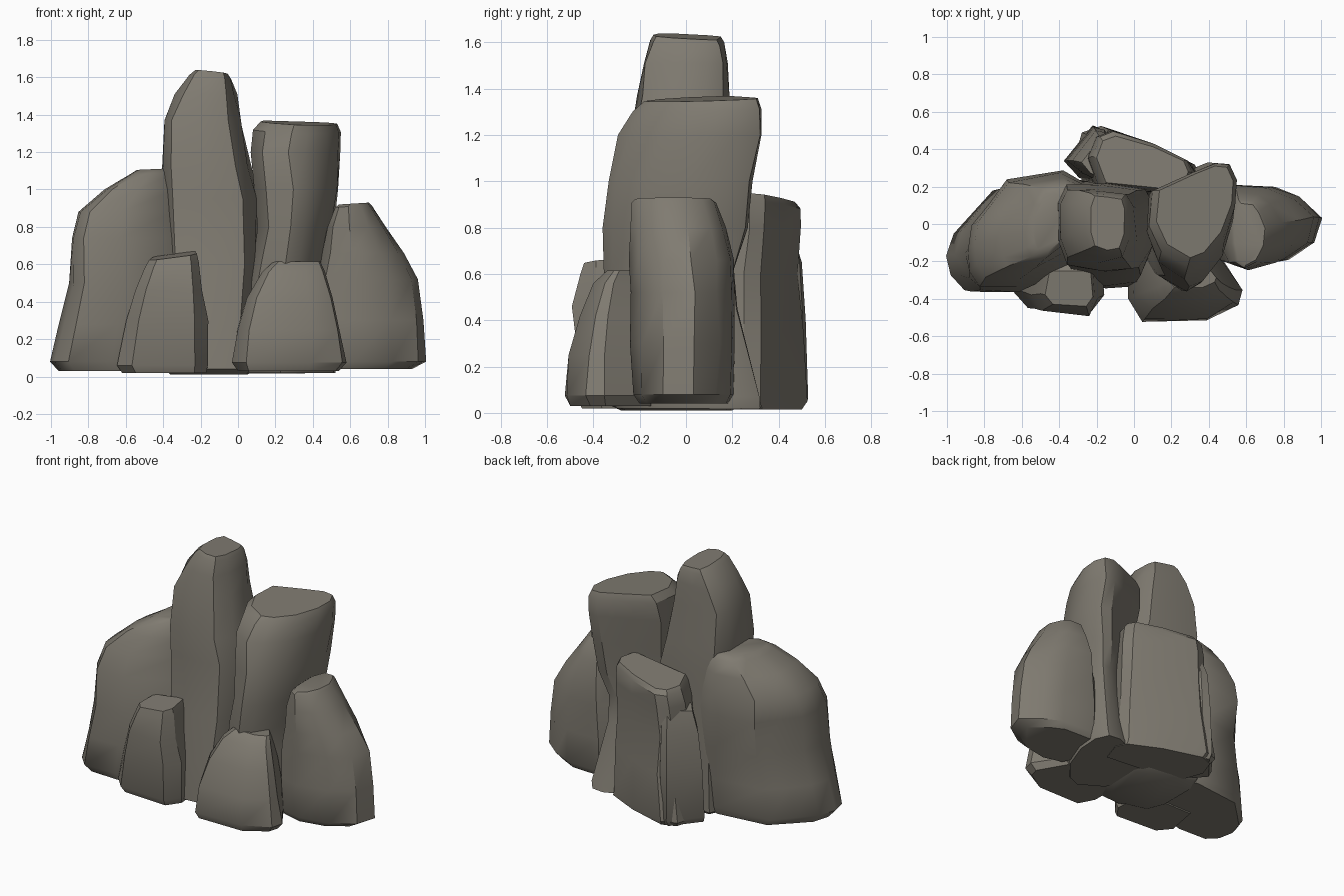
import bpy, bmesh, math, random

random.seed(4)
stone = bpy.data.materials.new("warm grey stone")
stone.diffuse_color = (0.215, 0.198, 0.165, 1)


# Loft a boulder: a plan outline fitted to the box (x0, x1, y0, y1) at each height.
# tilt = (slope in x, slope in y) of the top rings.
def rock(name, plan, levels, tilt=(0, 0), angle=38):
    xs, ys = [p[0] for p in plan], [p[1] for p in plan]
    unit = [((x - min(xs)) / (max(xs) - min(xs)), (y - min(ys)) / (max(ys) - min(ys)))
            for x, y in plan]
    bm = bmesh.new()
    rings = []
    for i, (z, x0, x1, y0, y1) in enumerate(levels):
        top = i >= len(levels) - 2
        j = 0.008 if 0 < i < len(levels) - 2 else 0
        ring = []
        for u, v in unit:
            zz = z
            if top:
                zz += tilt[0] * (u - 0.5) + tilt[1] * (v - 0.5)
            ring.append(bm.verts.new((x0 + u * (x1 - x0) + random.uniform(-j, j),
                                      y0 + v * (y1 - y0) + random.uniform(-j, j), zz)))
        rings.append(ring)
    n = len(plan)
    for a, b in zip(rings, rings[1:]):
        for k in range(n):
            bm.faces.new((a[k], a[(k + 1) % n], b[(k + 1) % n], b[k]))
    bm.faces.new(rings[0][::-1])
    bm.faces.new(rings[-1])
    bmesh.ops.recalc_face_normals(bm, faces=bm.faces[:])
    me = bpy.data.meshes.new(name)
    bm.to_mesh(me)
    bm.free()
    me.materials.append(stone)
    ob = bpy.data.objects.new(name, me)
    bpy.context.collection.objects.link(ob)
    bpy.ops.object.select_all(action='DESELECT')
    ob.select_set(True)
    bpy.context.view_layer.objects.active = ob
    bpy.ops.object.shade_smooth_by_angle(angle=math.radians(angle))


# Tall middle spire
rock("middle_spire",
     [(-.36, -.22), (-.2, -.26), (-.05, -.24), (.01, -.12), (.02, .1), (-.02, .19),
      (-.2, .21), (-.36, .22), (-.41, .12), (-.41, -.1)],
     [(0.01, -.36, .05, -.28, .2), (.04, -.4, .1, -.35, .24), (.3, -.4, .1, -.33, .24),
      (.6, -.39, .11, -.29, .23), (.95, -.4, .11, -.26, .22), (1.12, -.41, .07, -.25, .21),
      (1.37, -.4, .02, -.21, .19), (1.51, -.335, -.01, -.185, .18),
      (1.6, -.26, -.035, -.155, .165), (1.625, -.23, -.05, -.14, .15)], (-.02, -.015))

# Flat-topped right spire, set diagonally
rock("right_spire",
     [(.05, -.08), (.12, -.25), (.27, -.35), (.36, -.31), (.47, -.16), (.54, .05),
      (.55, .22), (.51, .32), (.43, .33), (.3, .27), (.07, .15)],
     [(.02, .0, .52, -.3, .33), (.07, -.02, .53, -.33, .32), (.45, .04, .47, -.34, .22),
      (.62, .08, .47, -.35, .21), (.8, .1, .51, -.36, .26), (1.0, .09, .54, -.34, .28),
      (1.2, .06, .55, -.29, .325), (1.31, .08, .55, -.23, .325), (1.355, .12, .53, -.18, .31)],
     (-.02, .02), 32)

# Broad left boulder
rock("left_boulder",
     [(-.98, -.28), (-.92, -.36), (-.72, -.37), (-.42, -.22), (-.3, 0), (-.3, .2),
      (-.46, .28), (-.78, .23), (-.88, .1), (-.97, -.02), (-1, -.15)],
     [(.03, -.96, -.2, -.33, .2), (.08, -1, -.2, -.36, .22), (.28, -.955, -.2, -.365, .24),
      (.5, -.9, -.2, -.37, .26), (.74, -.895, -.22, -.34, .28), (.88, -.855, -.25, -.3, .27),
      (1.0, -.72, -.27, -.24, .25), (1.085, -.58, -.3, -.18, .22),
      (1.11, -.54, -.32, -.14, .19)], (.01, 0), 42)

# Right boulder sloping outward
rock("right_boulder",
     [(.55, -.2), (.68, -.24), (.85, -.2), (.97, -.1), (1, .03), (.9, .14), (.8, .2),
      (.6, .21), (.5, .1), (.5, -.08)],
     [(.04, .42, .93, -.2, .18), (.08, .4, 1.0, -.225, .2), (.3, .4, .995, -.235, .21),
      (.52, .42, .955, -.235, .21), (.66, .45, .89, -.24, .2), (.8, .48, .79, -.24, .17),
      (.91, .52, .715, -.235, .13), (.925, .54, .7, -.22, .11)], (.01, 0))

# Small front left block
rock("front_left_block",
     [(-.59, -.38), (-.52, -.47), (-.22, -.49), (-.16, -.4), (-.18, -.15), (-.55, -.15)],
     [(.02, -.62, -.17, -.45, -.12), (.06, -.645, -.155, -.465, -.12),
      (.3, -.6, -.165, -.48, -.13), (.46, -.555, -.185, -.49, -.15),
      (.6, -.5, -.21, -.455, -.2), (.645, -.475, -.22, -.44, -.25)], (.035, .02), 30)

# Small front right block leaning back
rock("front_right_block",
     [(0, -.42), (.06, -.52), (.4, -.52), (.55, -.44), (.57, -.38), (.45, -.2), (.0, -.2)],
     [(.03, 0, .54, -.5, -.15), (.075, -.025, .575, -.52, -.15), (.25, 0, .55, -.5, -.15),
      (.42, .05, .51, -.455, -.17), (.56, .13, .465, -.4, -.2),
      (.615, .19, .44, -.34, -.22)], (0, 0), 35)

# Upright slab at the back
rock("back_slab",
     [(-.2, .2), (.28, .15), (.32, .27), (.29, .34), (.1, .43), (-.14, .5), (-.22, .47),
      (-.26, .36)],
     [(.015, -.3, .36, .1, .5), (.05, -.32, .35, .1, .52), (.35, -.27, .33, .12, .5),
      (.6, -.26, .32, .14, .475), (.8, -.24, .32, .15, .495), (.9, -.22, .31, .16, .495),
      (.93, -.2, .29, .18, .47)], (.03, -.02), 32)

# Low shard beside the back slab
rock("back_shard",
     [(-.36, .36), (-.3, .29), (-.1, .2), (-.1, .42), (-.18, .51), (-.23, .52)],
     [(.02, -.36, -.08, .15, .5), (.06, -.37, -.08, .15, .52), (.4, -.35, -.08, .17, .51),
      (.65, -.33, -.08, .18, .5), (.78, -.28, -.08, .2, .46)], (.06, 0), 32)
